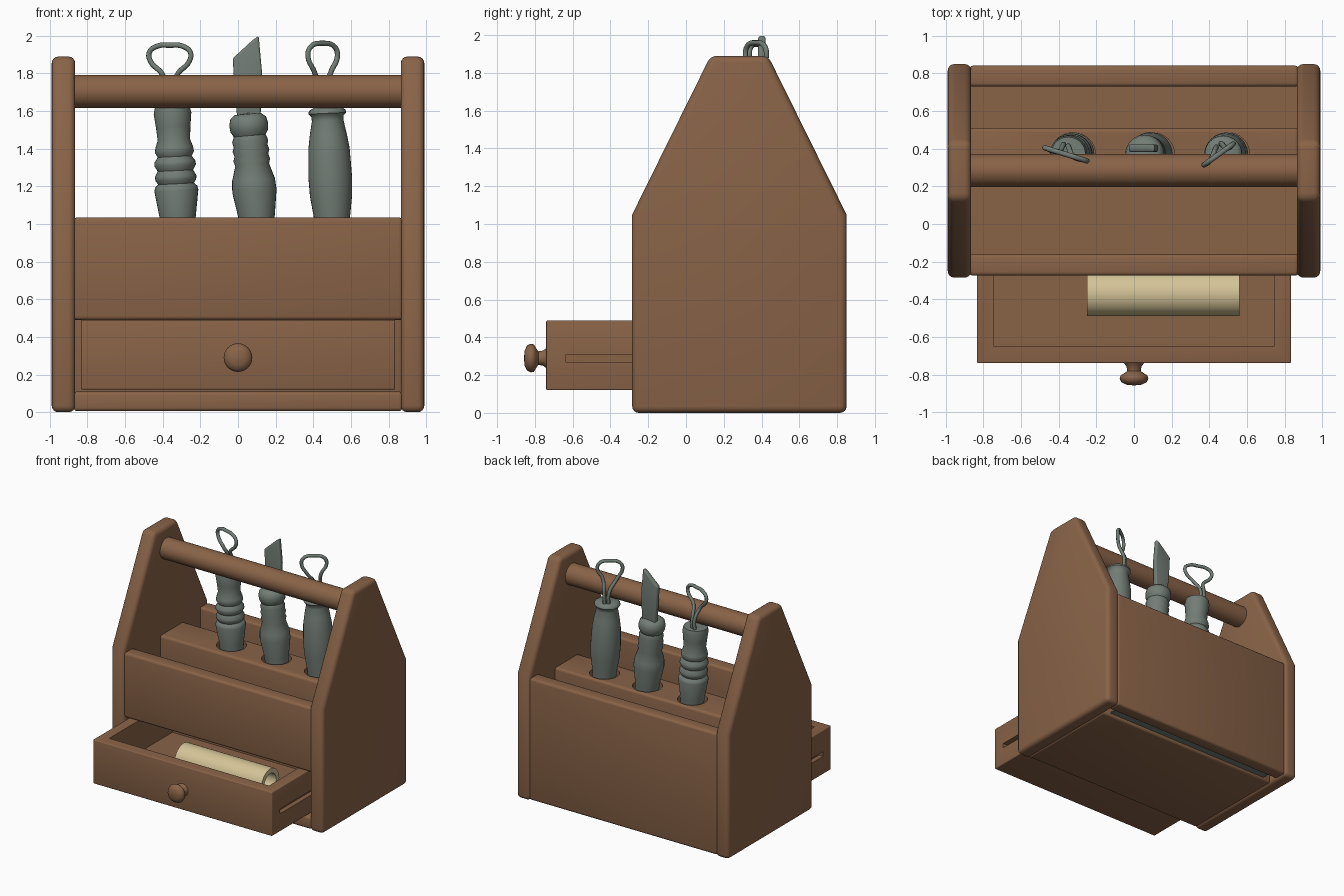
import bpy, bmesh, math
from mathutils import Vector

cube = bpy.data.objects.get("Cube")
if cube:
    bpy.data.objects.remove(cube, do_unlink=True)


def material(name, rgb):
    m = bpy.data.materials.new(name)
    m.use_nodes = True
    m.diffuse_color = (*rgb, 1)
    m.node_tree.nodes["Principled BSDF"].inputs["Base Color"].default_value = (*rgb, 1)
    return m


WOOD = material("brown wood", (0.25, 0.125, 0.064))
STEEL = material("grey green metal", (0.17, 0.205, 0.18))
PAPER = material("cream roll", (0.66, 0.55, 0.31))


def activate(ob):
    bpy.ops.object.select_all(action="DESELECT")
    ob.select_set(True)
    bpy.context.view_layer.objects.active = ob


def smooth(ob, angle=35):
    activate(ob)
    bpy.ops.object.shade_smooth_by_angle(angle=math.radians(angle))


def add_object(name, bm, mat):
    bmesh.ops.recalc_face_normals(bm, faces=bm.faces)
    me = bpy.data.meshes.new(name)
    bm.to_mesh(me)
    bm.free()
    ob = bpy.data.objects.new(name, me)
    bpy.context.collection.objects.link(ob)
    me.materials.append(mat)
    return ob


def bevel(ob, width, segments=3):
    mod = ob.modifiers.new("round", "BEVEL")
    mod.width, mod.segments = width, segments
    activate(ob)
    bpy.ops.object.modifier_apply(modifier=mod.name)


def box(name, x, y, z, mat=WOOD, round_width=0.02):
    """Box from (min, max) ranges."""
    bm = bmesh.new()
    bmesh.ops.create_cube(bm, size=1)
    for v in bm.verts:
        v.co = Vector([(a + b) / 2 + c * (b - a) for (a, b), c in zip((x, y, z), v.co)])
    ob = add_object(name, bm, mat)
    if round_width:
        bevel(ob, round_width)
        smooth(ob)
    return ob


def prism(name, outline, axis, lo, hi, mat, width):
    """Extrude a 2D outline along x (axis 0) or y (axis 1)."""
    bm = bmesh.new()
    place = (lambda p: (lo, p[0], p[1])) if axis == 0 else (lambda p: (p[0], lo, p[1]))
    face = bm.faces.new([bm.verts.new(place(p)) for p in outline])
    out = bmesh.ops.extrude_face_region(bm, geom=[face])
    shift = Vector((hi - lo, 0, 0) if axis == 0 else (0, hi - lo, 0))
    bmesh.ops.translate(bm, vec=shift, verts=[g for g in out["geom"] if isinstance(g, bmesh.types.BMVert)])
    ob = add_object(name, bm, mat)
    bevel(ob, width, 4)
    smooth(ob)
    return ob


def lathe(name, profile, mat, closed=False, steps=32):
    """Spin (radius, height) points around z."""
    bm = bmesh.new()
    vs = [bm.verts.new((r, 0, h)) for r, h in profile]
    edges = [bm.edges.new(p) for p in zip(vs, vs[1:])]
    if closed:
        edges.append(bm.edges.new((vs[-1], vs[0])))
    bmesh.ops.spin(bm, geom=vs + edges, cent=(0, 0, 0), axis=(0, 0, 1),
                   angle=math.tau, steps=steps, use_duplicate=False)
    bmesh.ops.remove_doubles(bm, verts=bm.verts, dist=1e-4)
    ob = add_object(name, bm, mat)
    smooth(ob, 50)
    return ob


def cut(ob, cutter):
    mod = ob.modifiers.new("cut", "BOOLEAN")
    mod.operation, mod.solver, mod.object = "DIFFERENCE", "EXACT", cutter
    activate(ob)
    bpy.ops.object.modifier_apply(modifier=mod.name)
    bpy.data.objects.remove(cutter, do_unlink=True)


# Gabled end panels
gable = [(-0.285, 0), (0.85, 0), (0.85, 1.05), (0.435, 1.89), (0.13, 1.89), (-0.285, 1.05)]
for side, s in (("left", 1), ("right", -1)):
    prism(side + "_end_panel", gable, 0, 0.865 * s, 0.99 * s, WOOD, 0.035)

# Boards between the ends
W = (-0.875, 0.875)
box("front_board", W, (-0.275, -0.16), (0.49, 1.035))
box("back_board", W, (0.73, 0.842), (0.01, 1.035))
box("bottom_board", W, (-0.27, 0.66), (0.005, 0.11))
box("bottom_slit", (-0.8, 0.8), (0.655, 0.735), (0.03, 0.038), STEEL, 0)
box("tray_floor", W, (-0.2, 0.75), (0.49, 0.55), round_width=0)

# Carrying handle
dowel = lathe("carry_handle", [(0, -0.88), (0.088, -0.88), (0.088, 0.88), (0, 0.88)], WOOD)
dowel.rotation_euler.y = math.pi / 2
dowel.location = (0, 0.285, 1.705)

# Drawer with hollow tray and runner grooves
drawer = box("drawer", (-0.835, 0.835), (-0.74, 0.28), (0.12, 0.49), round_width=0.008)
cut(drawer, box("tray_cutter", (-0.745, 0.745), (-0.65, 0.19), (0.22, 0.6), round_width=0))
for s in (-1, 1):
    x = sorted((0.795 * s, 0.9 * s))
    cut(drawer, box("groove_cutter", x, (-0.635, 0.2), (0.27, 0.31), round_width=0))
smooth(drawer)

# Drawer knob
knob = lathe("drawer_knob", [(0, 0), (0.055, 0), (0.04, 0.02), (0.036, 0.045), (0.05, 0.055), (0.072, 0.068),
                             (0.076, 0.085), (0.066, 0.105), (0.04, 0.117), (0, 0.121)], WOOD)
knob.rotation_euler.x = math.pi / 2
knob.location = (0, -0.737, 0.29)

# Rolled sheet in the drawer
roll = lathe("rolled_sheet", [(0.08, -0.405), (0.12, -0.405), (0.12, 0.405), (0.08, 0.405)], PAPER, closed=True)
roll.rotation_euler.y = math.pi / 2
roll.location = (0.155, -0.37, 0.355)

# Tool rack and the three turned handles
rack = box("tool_rack", W, (0.2, 0.51), (0.5, 1.0))
base = [(0, 0.65), (0.07, 0.65), (0.085, 0.9), (0.095, 1.03)]
ribbed = base + [(0.117, 1.18), (0.112, 1.2), (0.095, 1.215), (0.108, 1.235), (0.111, 1.255), (0.094, 1.285),
                 (0.111, 1.315), (0.108, 1.335), (0.09, 1.36), (0.104, 1.385), (0.1, 1.41), (0.086, 1.45),
                 (0.092, 1.52), (0.1, 1.59), (0.092, 1.625), (0, 1.63)]
knobbed = base + [(0.118, 1.18), (0.114, 1.24), (0.09, 1.32), (0.098, 1.345), (0.09, 1.37), (0.098, 1.395),
                  (0.09, 1.42), (0.096, 1.445), (0.085, 1.475), (0.1, 1.5), (0.104, 1.535), (0.095, 1.57),
                  (0.07, 1.59), (0, 1.595)]
plain = base + [(0.112, 1.15), (0.116, 1.25), (0.11, 1.4), (0.098, 1.48), (0.084, 1.55), (0.086, 1.575),
                (0.1, 1.59), (0.098, 1.605), (0.075, 1.62), (0, 1.62)]
tools = [("ribbed", ribbed, -0.32, -0.05), ("knobbed", knobbed, 0.1, -0.085), ("plain", plain, 0.5, -0.045)]
for name, profile, x, lean in tools:
    hole = lathe("hole_cutter", [(0, 0.6), (0.115, 0.6), (0.115, 1.2), (0, 1.2)], WOOD)
    hole.location = (x, 0.37, 0)
    cut(rack, hole)
    handle = lathe(name + "_tool_handle", profile, STEEL)
    handle.rotation_euler.y = lean
    handle.location = (x - 1.03 * math.sin(lean), 0.37, 0)
smooth(rack)


# Wire loops of the outer tools
def wire_loop(name, x, turn, half):
    path = [(-u, z) for u, z in half] + [(u, z) for u, z in reversed(half[:-1])]
    cu = bpy.data.curves.new(name, "CURVE")
    cu.dimensions = "3D"
    cu.bevel_depth, cu.bevel_resolution, cu.resolution_u = 0.014, 2, 6
    sp = cu.splines.new("BEZIER")
    sp.bezier_points.add(len(path) - 1)
    for p, (u, z) in zip(sp.bezier_points, path):
        y = 0.415 if z < 1.75 else 0.37
        p.co = (x + u * math.cos(turn), y + u * math.sin(turn), z)
        p.handle_left_type = p.handle_right_type = "AUTO"
    cu.materials.append(STEEL)
    ob = bpy.data.objects.new(name, cu)
    bpy.context.collection.objects.link(ob)
    activate(ob)
    bpy.ops.object.convert(target="MESH")
    smooth(bpy.context.object, 60)


wire_loop("wide_wire_loop", -0.362, -0.3,
          [(0.015, 1.6), (0.015, 1.71), (0.045, 1.8), (0.105, 1.86), (0.115, 1.91), (0.07, 1.945), (0, 1.95)])
wire_loop("narrow_wire_loop", 0.45, 0.62,
          [(0.015, 1.6), (0.02, 1.71), (0.055, 1.81), (0.096, 1.89), (0.08, 1.94), (0, 1.96)])

# Slanted knife blade
blade = [(-0.005, 1.57), (0.12, 1.57), (0.128, 1.8), (0.11, 2.0), (0.075, 1.975), (-0.028, 1.88), (-0.022, 1.78)]
prism("knife_blade", blade, 1, 0.382, 0.422, STEEL, 0.012)
